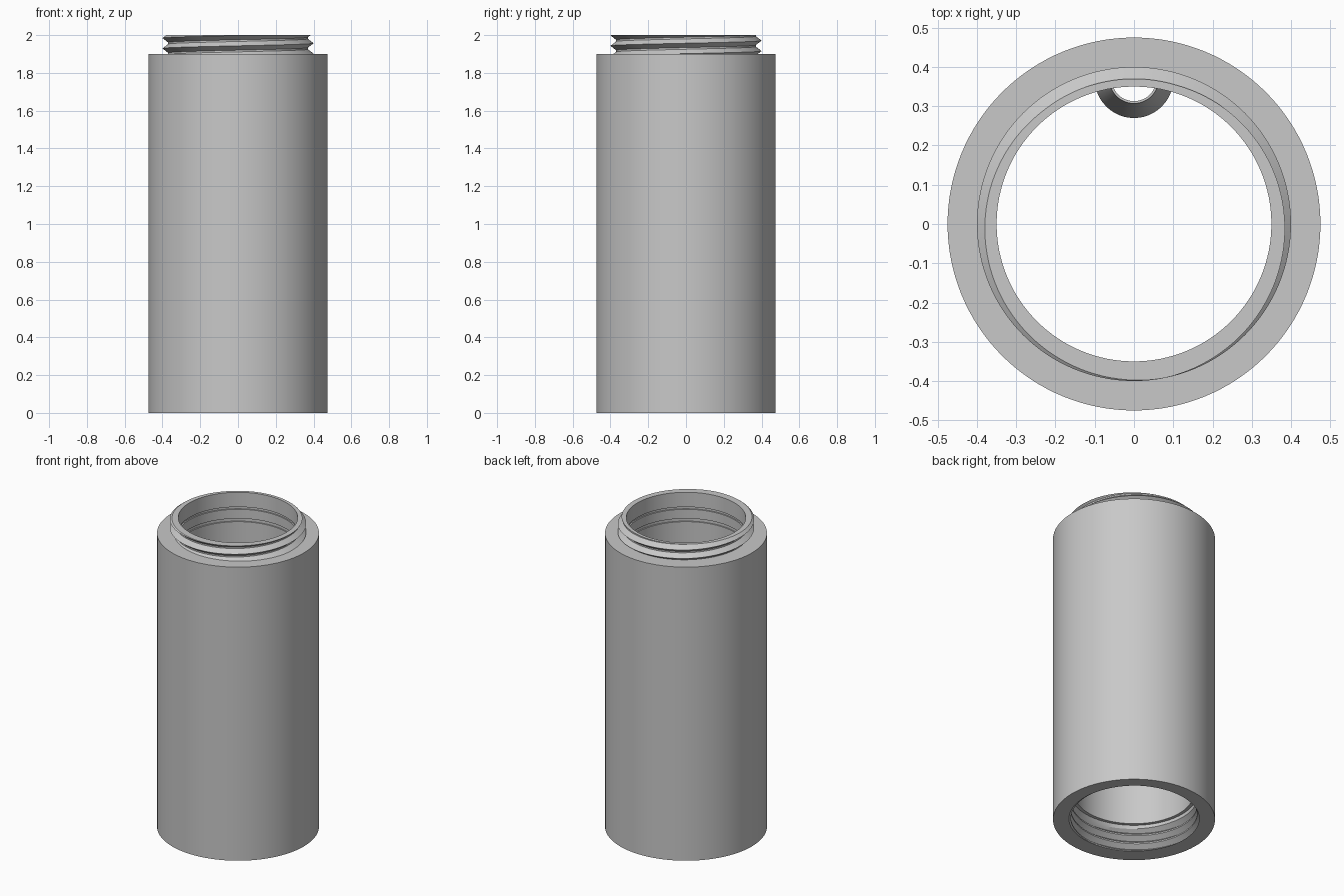
import bpy
import bmesh
from math import cos, sin, pi, floor

SEGMENTS = 128
PITCH = 0.055
ROOT, CREST = 0.37, 0.40

default = bpy.data.objects.get("Cube")
if default:
    bpy.data.objects.remove(default, do_unlink=True)

grey = bpy.data.materials.new("light grey metal")
grey.use_nodes = True
colour = (0.58, 0.58, 0.58, 1)
grey.diffuse_color = colour
grey.node_tree.nodes["Principled BSDF"].inputs["Base Color"].default_value = colour


def thread_radius(phase):
    """Radius of a V thread with a narrow flat root, crest at phase 0."""
    distance = abs(phase - floor(phase + 0.5))
    return max(ROOT, CREST - (CREST - ROOT) * distance / 0.42)


def thread_rows(turn, low, high, crest_z):
    """Profile points of a helical thread at one angle, trimmed to low..high."""
    rows = []
    first = floor((low - crest_z) / PITCH) - 2
    last = floor((high - crest_z) / PITCH) + 2
    for k in range(first, last + 1):
        for part in (-0.42, 0, 0.42):
            z = crest_z + PITCH * (k + part + turn)
            z = min(high, max(low, z))
            rows.append((thread_radius((z - crest_z) / PITCH - turn), z))
    return rows


def revolve(name, column, segments, centre=(0, 0)):
    """Revolve a closed profile that may change with the angle."""
    bm = bmesh.new()
    columns = []
    for i in range(segments + 1):
        turn = i / segments
        a = 2 * pi * turn
        columns.append([bm.verts.new((centre[0] + r * cos(a), centre[1] + r * sin(a), z))
                        for r, z in column(turn)])
    for a, b in zip(columns, columns[1:]):
        for j in range(len(a)):
            n = (j + 1) % len(a)
            bm.faces.new((a[j], b[j], b[n], a[n]))
    # Merge the trimmed thread ends and the closing seam
    bmesh.ops.remove_doubles(bm, verts=bm.verts[:], dist=0.0001)
    bmesh.ops.recalc_face_normals(bm, faces=bm.faces[:])
    mesh = bpy.data.meshes.new(name)
    bm.to_mesh(mesh)
    bm.free()
    mesh.materials.append(grey)
    obj = bpy.data.objects.new(name, mesh)
    bpy.context.collection.objects.link(obj)
    bpy.ops.object.select_all(action="DESELECT")
    obj.select_set(True)
    bpy.context.view_layer.objects.active = obj
    bpy.ops.object.shade_smooth_by_angle(angle=pi / 8)
    return obj


def body_column(turn):
    # Outer wall and shoulder
    points = [(0.475, 0), (0.475, 1.9)]
    # Threaded neck and rim
    points += thread_rows(turn, 1.9, 2.0, 1.957)
    points.append((0.35, 2.0))
    # Two shallow grooves in the bore
    for top, bottom in ((1.905, 1.89), (1.83, 1.81)):
        points += [(0.35, top), (0.358, top), (0.358, bottom), (0.35, bottom)]
    # Ledge and threaded socket in the base
    points += [(0.35, 0.175), (ROOT, 0.175)]
    points += reversed(thread_rows(turn, 0, 0.155, 0.047))
    return points


def guide_column(turn):
    # Tapered sleeve with a straight hole
    return [(0.1, 0.6), (0.063, 1.0), (0.057, 1.0), (0.057, 0.6)]


revolve("tube_body", body_column, SEGMENTS)
revolve("inner_guide", guide_column, 48, (0, 0.37))
